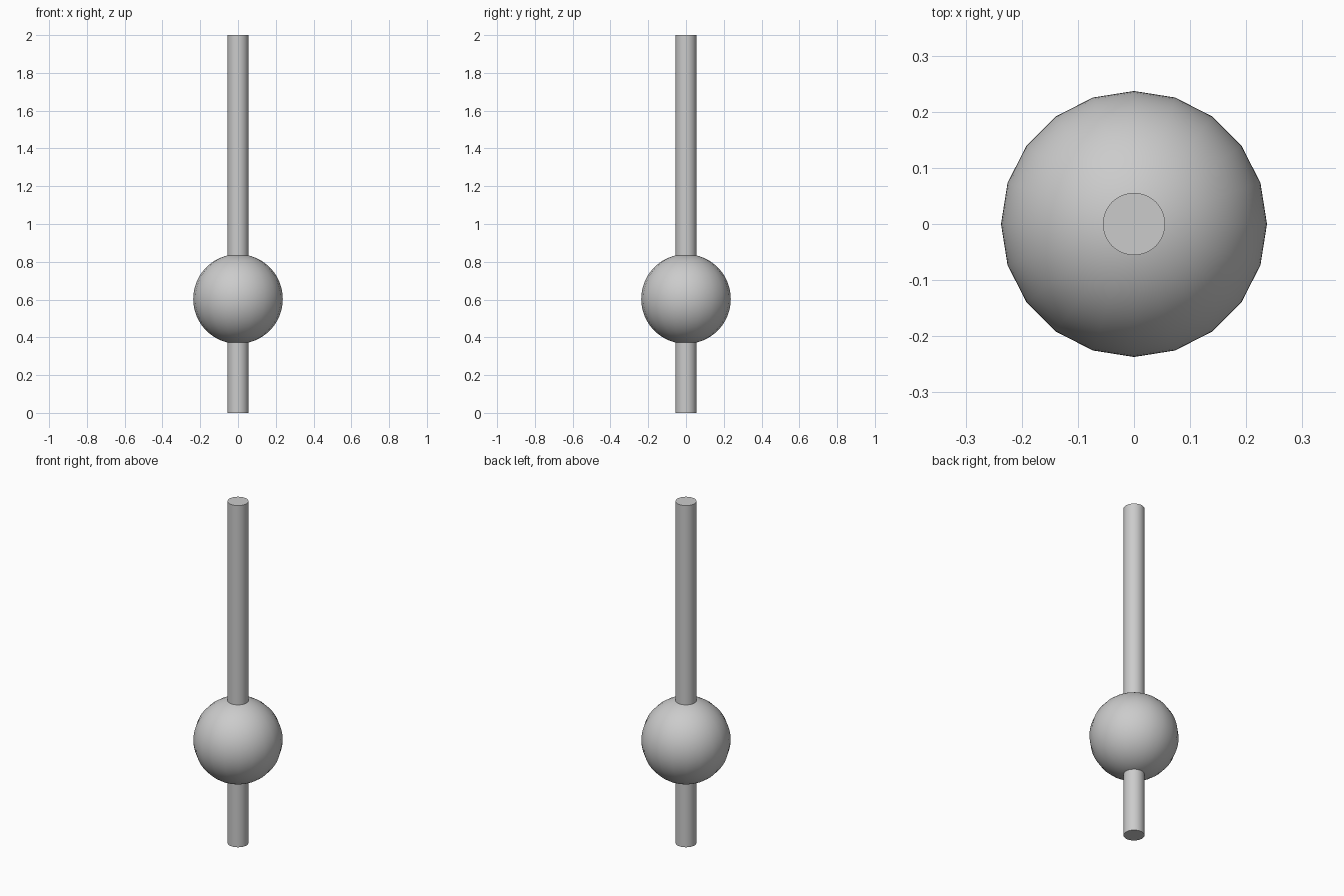
import bpy
import math

if "Cube" in bpy.data.objects:
    bpy.data.objects.remove(bpy.data.objects["Cube"])


def finish(name):
    obj = bpy.context.object
    obj.name = name
    bpy.ops.object.shade_smooth_by_angle(angle=math.radians(30))
    return obj


# Long straight rod running through the ball
bpy.ops.mesh.primitive_cylinder_add(vertices=48, radius=0.0555, depth=2.0,
                                    location=(0, 0, 1.0))
finish("rod")

# Ball: 20 sides around the rod, finely curved profile
bpy.ops.mesh.primitive_uv_sphere_add(segments=20, ring_count=40, radius=0.237,
                                     location=(0, 0, 0.603))
finish("ball")
